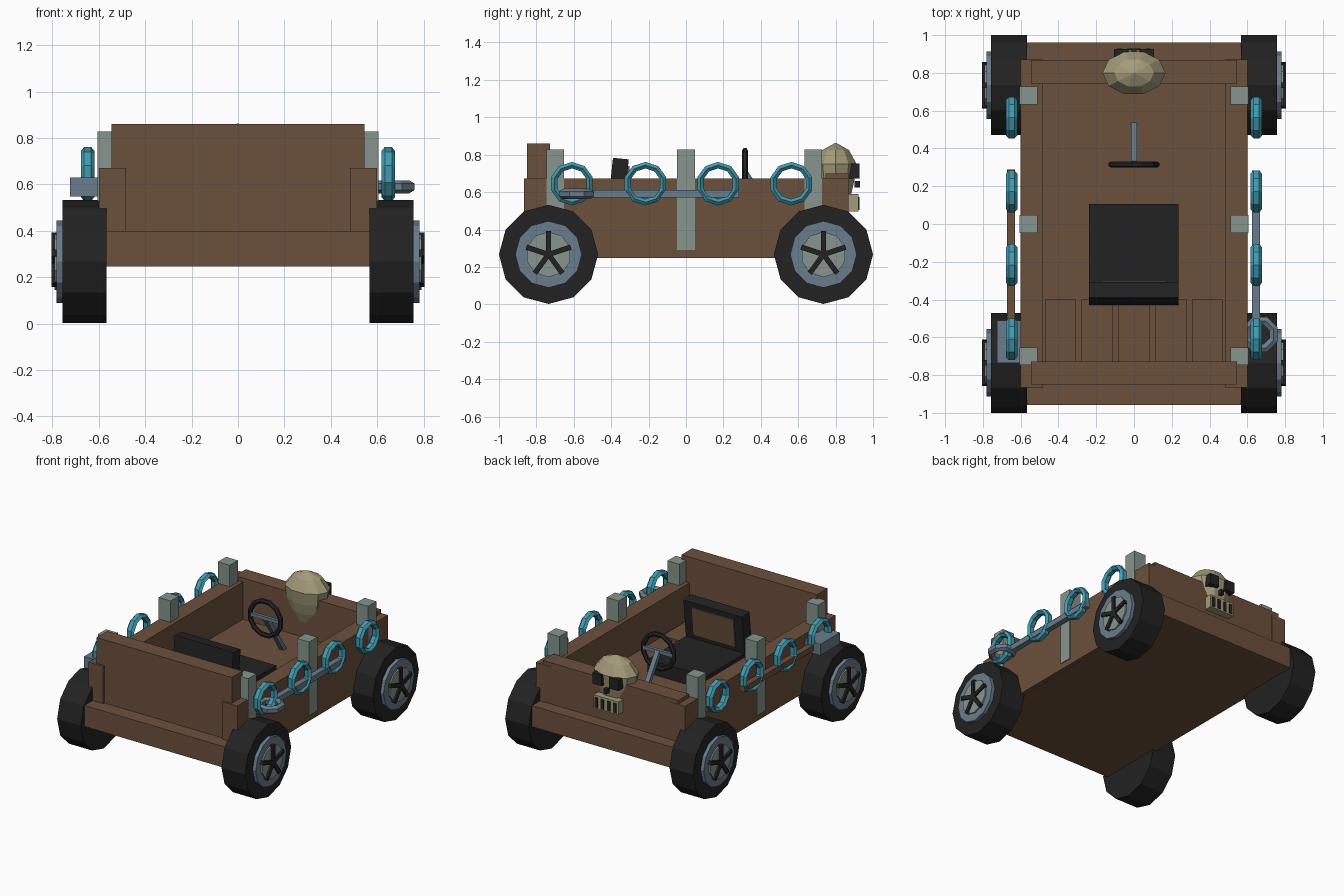
import bpy, bmesh, math
from mathutils import Vector, Matrix

if "Cube" in bpy.data.objects:
    bpy.data.objects.remove(bpy.data.objects["Cube"])


def material(name, rgb):
    m = bpy.data.materials.new(name)
    m.diffuse_color = (*rgb, 1)
    m.use_nodes = True
    m.node_tree.nodes["Principled BSDF"].inputs["Base Color"].default_value = m.diffuse_color
    return m


WOOD = material("brown wood", (0.147, 0.080, 0.045))
BLACK = material("black rubber", (0.016, 0.016, 0.016))
STEEL = material("blue grey steel", (0.14, 0.20, 0.26))
STONE = material("green grey metal", (0.24, 0.30, 0.265))
BONE = material("bone", (0.37, 0.33, 0.195))
TEAL = material("teal", (0.053, 0.33, 0.44))


def finish(name, bm, mat):
    bmesh.ops.recalc_face_normals(bm, faces=bm.faces[:])
    me = bpy.data.meshes.new(name)
    bm.to_mesh(me)
    bm.free()
    me.materials.append(mat)
    ob = bpy.data.objects.new(name, me)
    bpy.context.collection.objects.link(ob)
    return ob


def box(name, x, y, z, mat, rot=None):
    """Box from (min, max) ranges, optionally rotated about its centre."""
    c = Vector([(a + b) / 2 for a, b in (x, y, z)])
    size = [b - a for a, b in (x, y, z)]
    bm = bmesh.new()
    bmesh.ops.create_cube(bm, size=1)
    bm.transform(Matrix.Translation(c) @ (rot or Matrix()) @ Matrix.Diagonal((*size, 1)))
    return finish(name, bm, mat)


def lathe(name, rings, sides, mat, frame, start=0.0):
    """Stack of (height, radius a, radius b) rings around local z, capped at both ends."""
    bm = bmesh.new()
    loops = []
    for h, a, b in rings:
        loops.append([bm.verts.new(frame @ Vector((a * math.cos(t), b * math.sin(t), h)))
                      for t in (start + math.tau * i / sides for i in range(sides))])
    for p, q in zip(loops, loops[1:]):
        for i in range(sides):
            j = (i + 1) % sides
            bm.faces.new((p[i], p[j], q[j], q[i]))
    bm.faces.new(loops[0])
    bm.faces.new(loops[-1])
    return finish(name, bm, mat)


def ring(name, centre, radius, tube, width, mat, axis, sides=10, section=6):
    """Faceted ring with an oval cross-section, around the given axis."""
    frame = Matrix.Translation(centre) @ Vector(axis).to_track_quat('Z', 'Y').to_matrix().to_4x4()
    bm = bmesh.new()
    grid = []
    for i in range(sides):
        t = math.tau * (i + 0.5) / sides
        grid.append([])
        for k in range(section):
            u = math.tau * (k + 0.5) / section
            r = radius + tube * math.cos(u)
            grid[-1].append(bm.verts.new(
                frame @ Vector((r * math.cos(t), r * math.sin(t), width * math.sin(u)))))
    for i in range(sides):
        for k in range(section):
            n, m = (i + 1) % sides, (k + 1) % section
            bm.faces.new((grid[i][k], grid[n][k], grid[n][m], grid[i][m]))
    return finish(name, bm, mat)


# Wooden body: floor with end beams, side walls, end boards
box("floor_beam", (-0.57, 0.57), (-0.957, 0.962), (0.247, 0.40), WOOD)
for s, side in ((-1, "left"), (1, "right")):
    box(side + "_wall", sorted((s * 0.482, s * 0.6)), (-0.865, 0.87), (0.248, 0.672), WOOD)
box("back_board", (-0.545, 0.545), (-0.85, -0.727), (0.39, 0.86), WOOD)
box("front_board", (-0.545, 0.545), (0.745, 0.868), (0.39, 0.70), WOOD)

# Planks on the floor behind the seat
for i in range(5):
    cx = (i - 2) * 0.195
    box("floor_plank", (cx - 0.082, cx + 0.082), (-0.727, -0.40), (0.39, 0.415), WOOD)

# Seat
box("seat_cushion", (-0.238, 0.235), (-0.40, 0.105), (0.39, 0.50), BLACK)
lean = Matrix.Rotation(math.radians(-6), 4, 'X')
box("seat_backrest", (-0.238, 0.235), (-0.41, -0.325), (0.41, 0.78), BLACK, lean)
box("backrest_panel", (-0.17, 0.17), (-0.335, -0.312), (0.53, 0.74), WOOD, lean)

# Steering wheel, crossbar and column
ring("steering_wheel", (0, 0.315, 0.70), 0.125, 0.018, 0.016, BLACK, (0, 1, 0), 12)
box("steering_crossbar", (-0.115, 0.115), (0.305, 0.328), (0.69, 0.715), STEEL)
a, b = Vector((0, 0.32, 0.70)), Vector((0, 0.525, 0.39))
d = b - a
box("steering_column", (-0.017, 0.017), ((a + b).y / 2 - 0.015, (a + b).y / 2 + 0.015),
    ((a + b).z / 2 - d.length / 2, (a + b).z / 2 + d.length / 2), STEEL,
    Vector((0, 0, 1)).rotation_difference(d).to_matrix().to_4x4())

for s in (-1, 1):
    # Side posts
    for y in (0.68, 0.0, -0.70):
        box("side_post", sorted((s * 0.51, s * 0.606)), (y - 0.047, y + 0.047),
            (0.29, 0.828), STONE)
    # Teal rings hung along the sides
    for y in (0.563, 0.172, -0.217, -0.61):
        ring("side_ring", (s * 0.648, y, 0.645), 0.099, 0.02, 0.03, TEAL, (1, 0, 0))
    # Wheels
    for y in (0.735, -0.735):
        frame = Matrix.Translation((0, y, 0.267)) @ Matrix.Rotation(s * math.pi / 2, 4, 'Y')
        for name, x0, x1, r, n, mat in (("tyre", 0.567, 0.757, 0.265, 12, BLACK),
                                        ("wheel_rim", 0.75, 0.782, 0.178, 12, STEEL),
                                        ("wheel_hub", 0.77, 0.792, 0.122, 10, STONE)):
            lathe(name, [(x0, r, r), (x1, r, r)], n, mat, frame)
        for k in range(5):
            spin = Matrix.Rotation(math.tau * k / 5, 4, 'X')
            spoke = box("wheel_spoke", (-0.012, 0.012), (-0.014, 0.014), (-0.005, 0.125), BLACK)
            spoke.data.transform(Matrix.Translation((s * 0.793, y, 0.267)) @ spin)

# Wrench on the right side
box("wrench_handle", (0.626, 0.667), (-0.50, 0.283), (0.57, 0.61), STEEL)
ring("wrench_head", (0.668, -0.585, 0.59), 0.077, 0.027, 0.028, STEEL, (0, 0, 1), 8)

# Hammer on the left side
box("hammer_handle", (-0.672, -0.63), (-0.52, 0.288), (0.57, 0.61), WOOD)
box("hammer_head", (-0.725, -0.60), (-0.735, -0.51), (0.548, 0.63), STEEL)

# Skull on the front board
lathe("skull", [(0.50, 0.075, 0.055), (0.58, 0.12, 0.085), (0.66, 0.15, 0.105),
                (0.75, 0.167, 0.118), (0.825, 0.105, 0.075), (0.862, 0.004, 0.004)],
      10, BONE, Matrix.Translation((0, 0.80, 0)))
box("skull_jaw", (-0.10, 0.10), (0.82, 0.922), (0.495, 0.59), BONE)
for s in (-1, 1):
    box("skull_eye", sorted((s * 0.03, s * 0.105)), (0.87, 0.927), (0.672, 0.752), BLACK)
box("skull_nose", (-0.012, 0.012), (0.90, 0.93), (0.625, 0.66), BLACK)
for i in range(4):
    cx = (i - 1.5) * 0.05
    box("tooth_gap", (cx - 0.012, cx + 0.012), (0.915, 0.928), (0.505, 0.575), BLACK)
